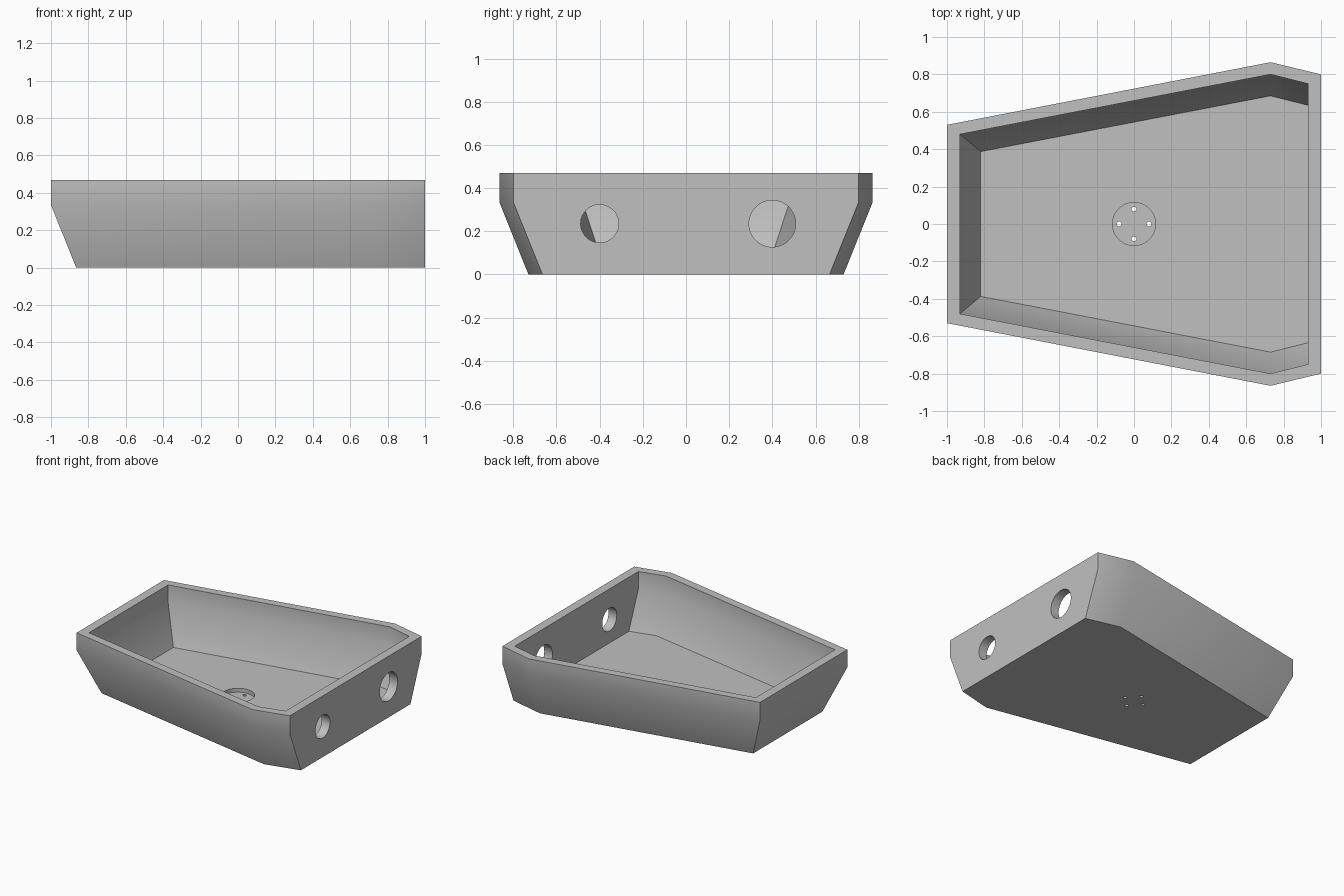
import bpy, bmesh, math
from mathutils import Matrix

cube = bpy.data.objects.get("Cube")
if cube:
    bpy.data.objects.remove(cube, do_unlink=True)

grey = bpy.data.materials.new("plain grey")
grey.use_nodes = True
colour = (0.53, 0.53, 0.53, 1)
grey.diffuse_color = colour
grey.node_tree.nodes["Principled BSDF"].inputs["Base Color"].default_value = colour

TOP, RIM, FLOOR = 0.47, 0.335, 0.055


def ring(bm, half, z):
    """Six-sided outline from its three +y corners, mirrored to -y."""
    pts = [(x, -y) for x, y in half] + [(x, y) for x, y in reversed(half)]
    return [bm.verts.new((x, y, z)) for x, y in pts]


def make_object(name, bm):
    bmesh.ops.recalc_face_normals(bm, faces=bm.faces)
    mesh = bpy.data.meshes.new(name)
    bm.to_mesh(mesh)
    bm.free()
    mesh.materials.append(grey)
    obj = bpy.data.objects.new(name, mesh)
    bpy.context.collection.objects.link(obj)
    return obj


# Basin: base, flared wall, upright rim, then down the inside to the floor
bm = bmesh.new()
outer = [(-1, 0.53), (0.73, 0.865), (1, 0.8)]
inner = [(-0.93, 0.48), (0.73, 0.8), (0.93, 0.75)]
rings = [
    ring(bm, [(-0.865, 0.42), (0.73, 0.73), (1, 0.665)], 0),
    ring(bm, outer, RIM),
    ring(bm, outer, TOP),
    ring(bm, inner, TOP),
    ring(bm, inner, RIM),
    ring(bm, [(-0.82, 0.387), (0.73, 0.685), (0.93, 0.635)], FLOOR),
]
for low, high in zip(rings, rings[1:]):
    for i in range(6):
        j = (i + 1) % 6
        bm.faces.new((low[i], low[j], high[j], high[i]))
bm.faces.new(rings[0])
bm.faces.new(rings[-1])
# Merge the stacked quads of each flat +x end wall into one face
bmesh.ops.dissolve_limit(bm, angle_limit=0.01, verts=bm.verts, edges=bm.edges)
basin = make_object("basin", bm)


def cut(radius, depth, centre, axis="Z", sides=48):
    """Cut a round hole through the basin."""
    bm = bmesh.new()
    turn = Matrix.Rotation(math.pi / 2, 4, "Y") if axis == "X" else Matrix()
    bmesh.ops.create_cone(bm, cap_ends=True, segments=sides, radius1=radius,
                          radius2=radius, depth=depth,
                          matrix=Matrix.Translation(centre) @ turn)
    cutter = make_object("hole_cutter", bm)
    cutter.hide_render = True
    mod = basin.modifiers.new("hole", "BOOLEAN")
    mod.operation = "DIFFERENCE"
    mod.solver = "EXACT"
    mod.object = cutter
    graph = bpy.context.evaluated_depsgraph_get()
    mesh = bpy.data.meshes.new_from_object(basin.evaluated_get(graph))
    basin.modifiers.clear()
    basin.data = mesh
    bpy.data.objects.remove(cutter, do_unlink=True)


# Two round ports through the wide end wall
cut(0.088, 0.2, (0.97, -0.4, 0.235), "X")
cut(0.108, 0.2, (0.97, 0.4, 0.235), "X")

# Drain recess in the floor, with four small outlets
cut(0.115, 0.1, (0, 0, 0.075))
for k in range(4):
    a = k * math.pi / 2
    cut(0.013, 0.2, (0.08 * math.cos(a), 0.08 * math.sin(a), 0), sides=16)

bpy.ops.object.select_all(action="DESELECT")
basin.select_set(True)
bpy.context.view_layer.objects.active = basin
bpy.ops.object.shade_smooth_by_angle(angle=math.radians(30))
